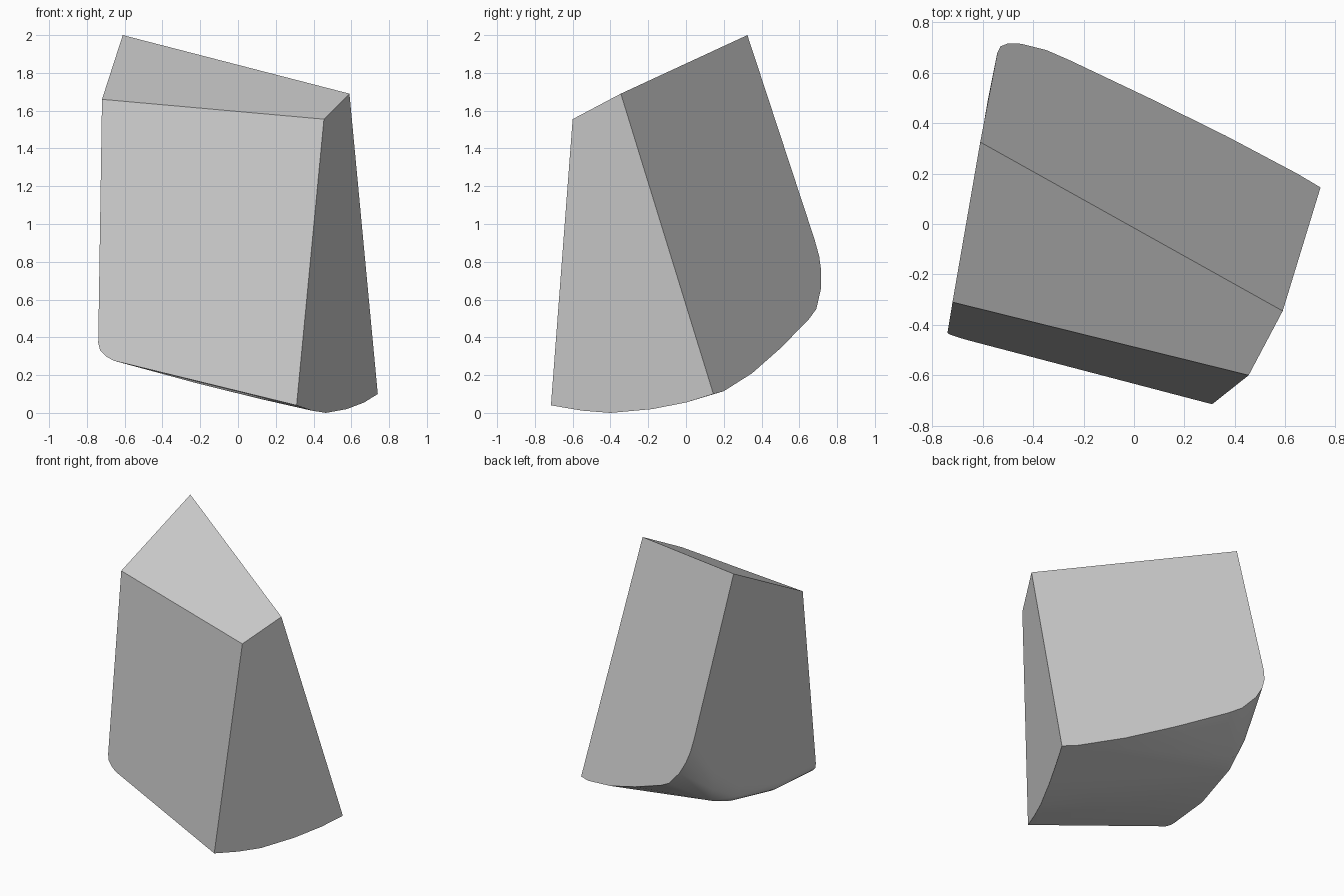
import bpy, bmesh, math
from mathutils import Vector as V

if "Cube" in bpy.data.objects:
    bpy.data.objects.remove(bpy.data.objects["Cube"])

# Main corners of the broken stone
apex, top_left = V((-0.61, 0.325, 2.0)), V((-0.72, -0.31, 1.66))
top_front, top_right = V((0.455, -0.60, 1.555)), V((0.59, -0.345, 1.69))
low_front, low_right = V((0.31, -0.715, 0.04)), V((0.74, 0.145, 0.10))
low_left = V((-0.74, -0.432, 0.37))


def on_plane(a, b, c, axis, pairs):
    """Place points on plane abc, solving one axis from the other two."""
    n = (b - a).cross(c - a)
    out = []
    for pair in pairs:
        p = list(pair)
        p.insert(axis, 0.0)
        p = V(p)
        p[axis] = -n.dot(p - a) / n[axis]
        out.append(p)
    return out


# Curved lower edges of the flat broken faces
right_edge = on_plane(top_front, top_right, low_front, 0,
                      [(-0.55, 0.012), (-0.40, 0.0), (-0.18, 0.02), (0.0, 0.055)])
back_edge = on_plane(apex, top_right, low_right, 0,
                     [(0.68, 0.92), (0.705, 0.83), (0.716, 0.75), (0.715, 0.66),
                      (0.69, 0.55), (0.65, 0.495), (0.5, 0.342), (0.35, 0.21), (0.2, 0.115)])
front_edge = on_plane(top_left, top_front, low_front, 1,
                      [(-0.73, 0.33), (-0.70, 0.30), (-0.66, 0.277)])
left_edge = on_plane(apex, top_left, low_left, 0,
                     [(-0.09, 0.35), (0.27, 0.45), (0.5, 0.63)])

# Rounded outer skin: rolled left border and the swept belly
skin = [V(p) for p in [(-0.66, -0.09, 0.295), (-0.62, -0.09, 0.27),
                       (-0.595, 0.27, 0.36), (-0.55, 0.274, 0.317),
                       (-0.55, 0.48, 0.48), (-0.50, 0.42, 0.36)]]
sweep = V((-0.97, 0.26, 0.24))
for t in (0.35, 0.7):
    for p in right_edge[1:] + [low_right]:
        skin.append(p + sweep * t - V((0, 0, 0.012)))

points = [apex, top_left, top_front, top_right, low_front, low_right, low_left]
points += right_edge + back_edge + front_edge + left_edge + skin

# Solid shell around the points
bm = bmesh.new()
for p in points:
    bm.verts.new(p)
res = bmesh.ops.convex_hull(bm, input=bm.verts[:])
loose = [v for v in bm.verts if not v.link_faces]
bmesh.ops.delete(bm, geom=loose, context='VERTS')
bmesh.ops.dissolve_limit(bm, angle_limit=math.radians(1.5),
                         verts=bm.verts[:], edges=bm.edges[:])
bmesh.ops.recalc_face_normals(bm, faces=bm.faces[:])
mesh = bpy.data.meshes.new("stone_chunk")
bm.to_mesh(mesh)
bm.free()
stone = bpy.data.objects.new("stone_chunk", mesh)
bpy.context.collection.objects.link(stone)

# Plain grey stone
grey = bpy.data.materials.new("stone_grey")
grey.diffuse_color = (0.6, 0.6, 0.6, 1)
grey.use_nodes = True
grey.node_tree.nodes["Principled BSDF"].inputs["Base Color"].default_value = grey.diffuse_color
mesh.materials.append(grey)

# Smooth belly, crisp broken edges
bpy.context.view_layer.objects.active = stone
stone.select_set(True)
bpy.ops.object.shade_smooth_by_angle(angle=math.radians(30))
weighted = stone.modifiers.new("flat_face_normals", 'WEIGHTED_NORMAL')
weighted.keep_sharp = True
